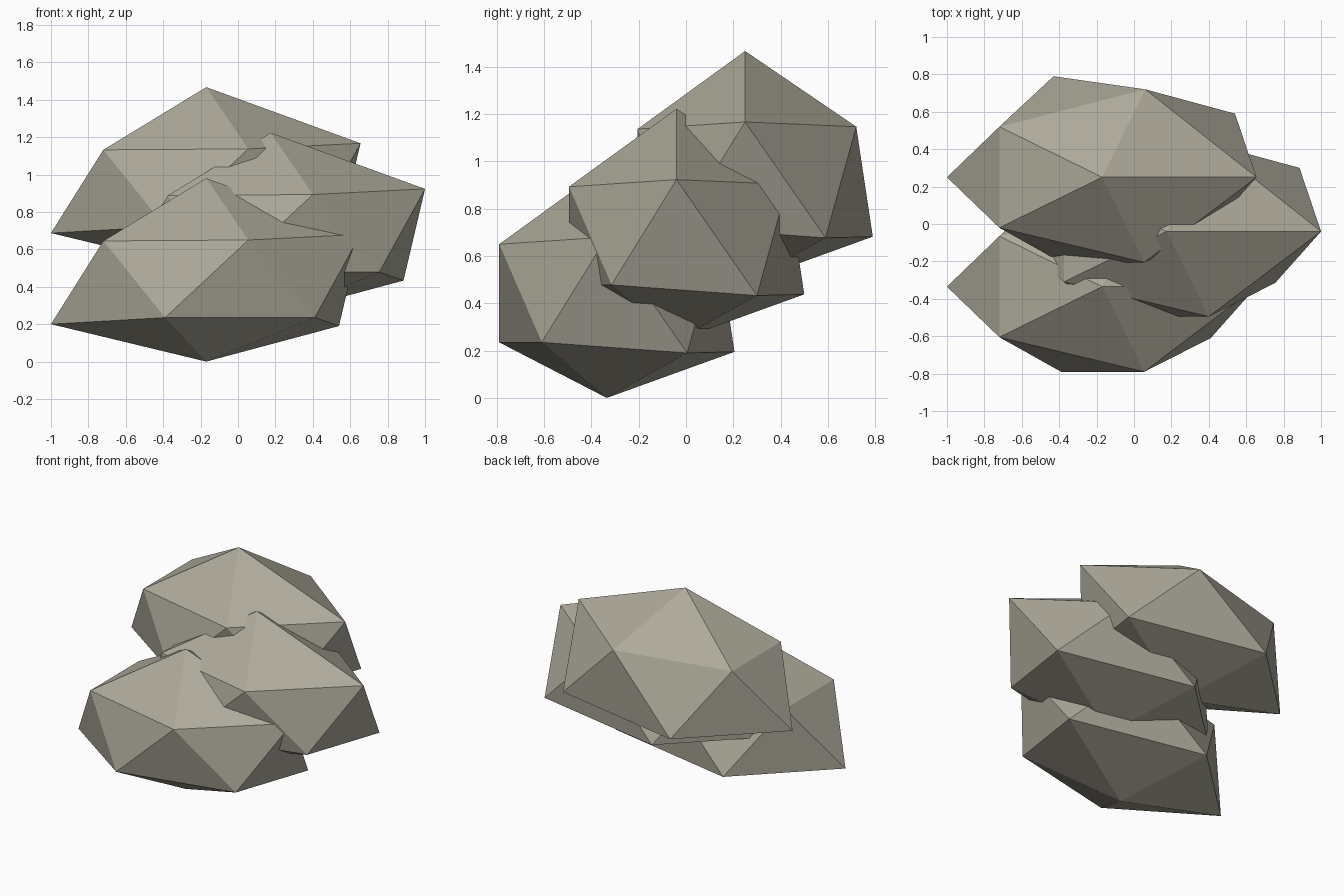
import bpy

cube = bpy.data.objects.get("Cube")
if cube:
    bpy.data.objects.remove(cube, do_unlink=True)

# Single warm grey stone colour
stone = bpy.data.materials.new("warm_grey_stone")
stone.use_nodes = True
colour = (0.42, 0.40, 0.325, 1.0)
stone.diffuse_color = colour
shader = stone.node_tree.nodes["Principled BSDF"]
shader.inputs["Base Color"].default_value = colour
shader.inputs["Roughness"].default_value = 0.9

# Rock shape: top and bottom points joined by two staggered rings of five
top_point = (0, 0, 0.98)
bottom_point = (0, 0, 0)
upper_ring = [(0.225, -0.455, 0.65), (0.825, 0, 0.68), (0.23, 0.47, 0.66),
              (-0.55, 0.27, 0.645), (-0.55, -0.27, 0.645)]
lower_ring = [(0.58, -0.275, 0.235), (0.71, 0.34, 0.19), (-0.26, 0.54, 0.195),
              (-0.83, 0, 0.2), (-0.22, -0.455, 0.235)]


def rock_mesh():
    """Twenty-sided faceted boulder: a cap, a zigzag belt and a base."""
    points = [top_point] + upper_ring + lower_ring + [bottom_point]
    count = len(upper_ring)
    base = len(points) - 1
    faces = []
    for i in range(count):
        j = (i + 1) % count
        up_a, up_b = 1 + i, 1 + j
        low_a, low_b = up_a + count, up_b + count
        faces += [(0, up_a, up_b), (up_a, low_a, up_b),
                  (low_a, low_b, up_b), (base, low_b, low_a)]
    mesh = bpy.data.meshes.new("boulder")
    mesh.from_pydata(points, [], faces)
    mesh.materials.append(stone)
    mesh.update()
    return mesh


# Three copies of the boulder stepping up and back, the middle one to the side
boulder = rock_mesh()
placements = {
    "front_rock": (-0.17, -0.335, 0),
    "middle_rock": (0.175, -0.04, 0.243),
    "back_rock": (-0.17, 0.25, 0.487),
}
for name, location in placements.items():
    rock = bpy.data.objects.new(name, boulder)
    rock.location = location
    bpy.context.collection.objects.link(rock)
